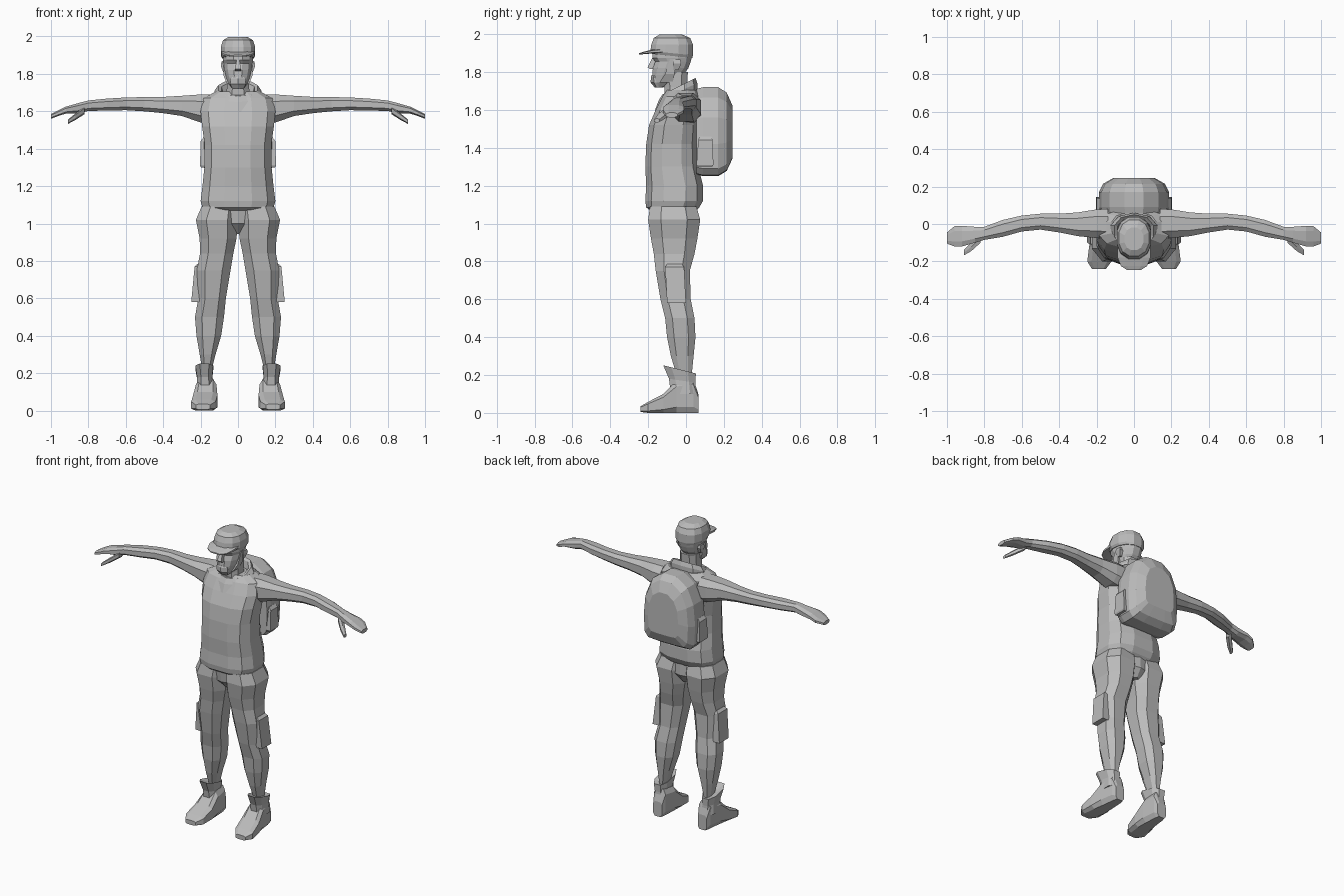
import bpy, bmesh, math
from mathutils import Vector

grey = bpy.data.materials.new("plain grey")
grey.diffuse_color = (0.5, 0.5, 0.5, 1)


def skin(name, rings, mirror=False):
    """Bridge a list of point rings and cap both ends."""
    bm = bmesh.new()
    loops = [[bm.verts.new(p) for p in r] for r in rings]
    n = len(loops[0])
    for a, b in zip(loops, loops[1:]):
        for i in range(n):
            j = (i + 1) % n
            bm.faces.new((a[i], a[j], b[j], b[i]))
    bm.faces.new(loops[0])
    bm.faces.new(loops[-1])
    bmesh.ops.recalc_face_normals(bm, faces=bm.faces)
    me = bpy.data.meshes.new(name)
    bm.to_mesh(me)
    bm.free()
    me.materials.append(grey)
    ob = bpy.data.objects.new(name, me)
    bpy.context.collection.objects.link(ob)
    if mirror:
        ob.modifiers.new("mirror", 'MIRROR').use_mirror_merge = False
    return ob


def loft(name, axis, rows, n=8, p=2.6, mirror=False):
    """Rows: position on axis, low/high of the other two axes, optional tilt."""
    def curve(v):
        return math.copysign(abs(v) ** (2 / p), v)
    angs = [(k + .5) * 2 * math.pi / n for k in range(n)]
    cs = [(curve(math.cos(a)), curve(math.sin(a))) for a in angs]
    mu, mv = max(c[0] for c in cs), max(c[1] for c in cs)
    rings = []
    for row in rows:
        t, u0, u1, v0, v1 = row[:5]
        tilt = row[5] if len(row) > 5 else 0
        ring = []
        for c, s in cs:
            u = (u0 + u1) / 2 + c / mu * (u1 - u0) / 2
            dv = s / mv * (v1 - v0) / 2
            q = [u, (v0 + v1) / 2 + dv]
            q.insert("xyz".index(axis), t + tilt * dv)
            ring.append(q)
        rings.append(ring)
    return skin(name, rings, mirror)


def sym(rows):
    """Expand (z, half width, y0, y1, ...) to full rows."""
    return [(r[0], -r[1], r[1], *r[2:]) for r in rows]


# Clothing on the body
loft("shirt", 'z', sym([
    (1.07, .17, -.19, .055), (1.085, .19, -.21, .07), (1.12, .2, -.215, .09),
    (1.2, .19, -.21, .09), (1.3, .18, -.215, .065), (1.42, .178, -.21, .06),
    (1.52, .192, -.195, .065), (1.6, .2, -.16, .075), (1.67, .185, -.125, .075),
    (1.705, .12, -.1, .06)]), n=12, p=2.7)
loft("collar", 'z', sym([
    (1.635, .135, -.165, .06, .35), (1.695, .125, -.145, .06, .45),
    (1.725, .105, -.125, .05, .5), (1.72, .088, -.105, .035, .5),
    (1.67, .075, -.09, .02, .4)]), n=10, p=2.2)
loft("pelvis", 'z', sym([
    (.945, .03, -.13, .03), (1.0, .13, -.18, .065), (1.09, .18, -.19, .06)]), n=10)
loft("trouser_leg", 'z', [
    (1.09, .0, .195, -.19, .055), (1.02, .0, .225, -.2, .075),
    (.92, .008, .205, -.185, .06), (.84, .025, .203, -.17, .045),
    (.75, .04, .22, -.16, .02), (.6, .065, .212, -.135, .025),
    (.5, .075, .23, -.11, .045), (.4, .09, .222, -.1, .05),
    (.3, .12, .205, -.08, .04), (.2, .145, .188, -.05, .03)], n=8, mirror=True)
loft("thigh_pocket", 'z', [
    (.58, .18, .25, -.1, .0), (.77, .18, .232, -.11, -.01),
    (.785, .18, .215, -.1, -.02)], n=4, p=2, mirror=True)

# Boots
loft("boot_foot", 'y', [
    (.065, .135, .2, .0, .1), (.04, .125, .21, .0, .18), (-.05, .115, .225, .0, .17),
    (-.12, .11, .24, .0, .1), (-.2, .12, .25, .0, .058), (-.24, .15, .225, .005, .035)],
    n=8, p=4, mirror=True)
loft("boot_shaft", 'z', [
    (.1, .13, .222, -.08, .055), (.17, .138, .218, -.09, .05, -.15),
    (.23, .132, .228, -.12, .052, -.25), (.215, .15, .2, -.07, .03, -.2)],
    n=8, mirror=True)

# Arms and hands
loft("arm", 'x', [
    (.14, -.08, .08, 1.53, 1.69), (.2, -.075, .078, 1.54, 1.69),
    (.3, -.065, .062, 1.575, 1.683), (.4, -.045, .055, 1.59, 1.677),
    (.5, -.03, .055, 1.6, 1.676), (.6, -.04, .045, 1.606, 1.674),
    (.7, -.068, .022, 1.604, 1.668), (.8, -.085, -.015, 1.602, 1.658),
    (.85, -.1, -.015, 1.59, 1.645), (.92, -.12, -.01, 1.588, 1.625),
    (.96, -.12, -.012, 1.575, 1.605), (1.0, -.105, -.045, 1.56, 1.585)],
    n=8, mirror=True)
loft("thumb", 'x', [
    (.82, -.1, -.05, 1.585, 1.625), (.87, -.145, -.1, 1.553, 1.588),
    (.91, -.168, -.14, 1.532, 1.555)], n=6, mirror=True)

# Head
loft("neck", 'z', sym([(1.62, .07, -.11, .02), (1.72, .06, -.115, .005),
                       (1.8, .06, -.12, .01)]), n=8)
loft("head", 'z', sym([
    (1.72, .03, -.165, -.105), (1.745, .05, -.178, -.06), (1.785, .064, -.178, -.015),
    (1.82, .072, -.175, .012), (1.855, .076, -.162, .025), (1.875, .08, -.178, .03),
    (1.9, .08, -.175, .03)]), n=12, p=2.2)
loft("nose", 'z', sym([(1.815, .017, -.19, -.16), (1.825, .016, -.203, -.16),
                       (1.875, .008, -.178, -.16)]), n=4, p=2)
loft("chin_beard", 'z', sym([
    (1.718, .028, -.165, -.12), (1.745, .042, -.187, -.1), (1.775, .04, -.185, -.12),
    (1.785, .03, -.18, -.13)]), n=6)
loft("sideburn", 'z', [(1.745, .035, .058, -.14, -.07), (1.79, .05, .077, -.11, -.06),
                       (1.87, .06, .083, -.085, -.055)], n=4, p=2, mirror=True)
loft("ear", 'z', [(1.81, .06, .08, -.065, -.04), (1.845, .06, .092, -.07, -.025),
                  (1.865, .06, .088, -.065, -.03)], n=4, p=2, mirror=True)

# Cap with drooping peak
loft("cap", 'z', sym([
    (1.885, .084, -.18, .033, -.1), (1.9, .092, -.188, .037, -.1),
    (1.945, .092, -.183, .037), (1.98, .08, -.17, .022),
    (1.998, .05, -.14, -.02)]), n=12, p=2.3)
loft("cap_peak", 'y', [(-.12, -.088, .088, 1.9, 1.925), (-.18, -.088, .088, 1.898, 1.918),
                       (-.225, -.07, .07, 1.894, 1.907), (-.247, -.035, .035, 1.892, 1.9)],
     n=8, p=3)

# Backpack: arched outline, shrinking towards its back
half = [(.07, 1.25), (.15, 1.255), (.18, 1.29), (.188, 1.42),
        (.175, 1.56), (.13, 1.665), (.05, 1.72)]
outline = half + [(-x, z) for x, z in reversed(half)]
skin("backpack", [[Vector((x * s, y, 1.48 + (z - 1.48) * s)) for x, z in outline]
                  for y, s in [(.055, .96), (.09, 1), (.17, 1), (.215, .88), (.245, .6)]])
loft("backpack_pocket", 'z', [(1.3, .17, .198, .06, .14), (1.31, .17, .203, .055, .145),
                              (1.44, .17, .2, .065, .14), (1.46, .16, .185, .07, .135)],
     n=4, p=2, mirror=True)
